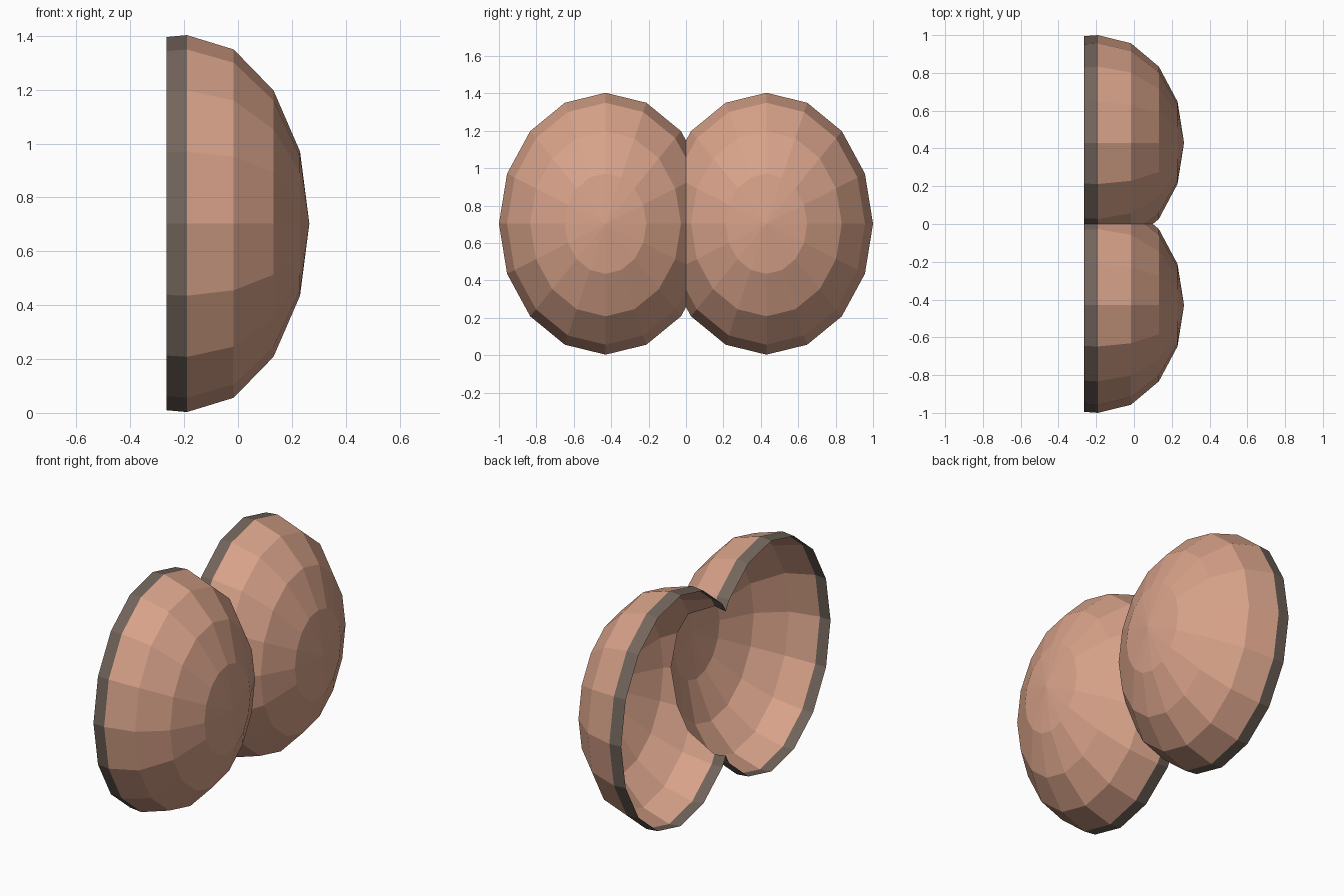
import bpy, bmesh, math
from mathutils import Vector

if "Cube" in bpy.data.objects:
    bpy.data.objects.remove(bpy.data.objects["Cube"])


def material(name, rgb):
    m = bpy.data.materials.new(name)
    m.diffuse_color = (*rgb, 1)
    m.use_nodes = True
    m.node_tree.nodes["Principled BSDF"].inputs["Base Color"].default_value = m.diffuse_color
    return m


skin = material("warm tan", (0.68, 0.36, 0.25))
grey = material("grey brown rim", (0.17, 0.13, 0.105))

SEG = 16
CY, CZ, RY, RZ, X0, RX = 0.43, 0.703, 0.57, 0.70, -0.19, 0.455

# Dome profile (x, radius factor): rim edge, then quarter-ellipse rings
profile = [(-0.265, 0.99)]
profile += [(X0 + RX * math.sin(a), math.cos(a))
            for a in (i * math.pi / 8 for i in range(4))]

bm = bmesh.new()
rings = []
for x, r in profile:
    rings.append([bm.verts.new((x, CY + RY * r * math.cos(2 * math.pi * k / SEG),
                                CZ + RZ * r * math.sin(2 * math.pi * k / SEG)))
                  for k in range(SEG)])
for i in range(len(rings) - 1):
    for k in range(SEG):
        n = (k + 1) % SEG
        f = bm.faces.new((rings[i][k], rings[i][n], rings[i + 1][n], rings[i + 1][k]))
        f.material_index = 1 if i == 0 else 0   # rim band
# Pole cap
pole = bm.verts.new((X0 + RX, CY, CZ))
for k in range(SEG):
    bm.faces.new((rings[-1][k], rings[-1][(k + 1) % SEG], pole))

# Trim at the centre plane so the two domes join in an open crease
bmesh.ops.bisect_plane(bm, geom=bm.verts[:] + bm.edges[:] + bm.faces[:],
                       plane_co=Vector((0, 0, 0)), plane_no=Vector((0, 1, 0)),
                       clear_inner=True)
bm.normal_update()

me = bpy.data.meshes.new("twin_dome_shell")
bm.to_mesh(me)
bm.free()
me.materials.append(skin)
me.materials.append(grey)
shell = bpy.data.objects.new("twin_dome_shell", me)
bpy.context.collection.objects.link(shell)

# Mirror to the other side
mir = shell.modifiers.new("mirror", 'MIRROR')
mir.use_axis = (False, True, False)
mir.use_clip = True
